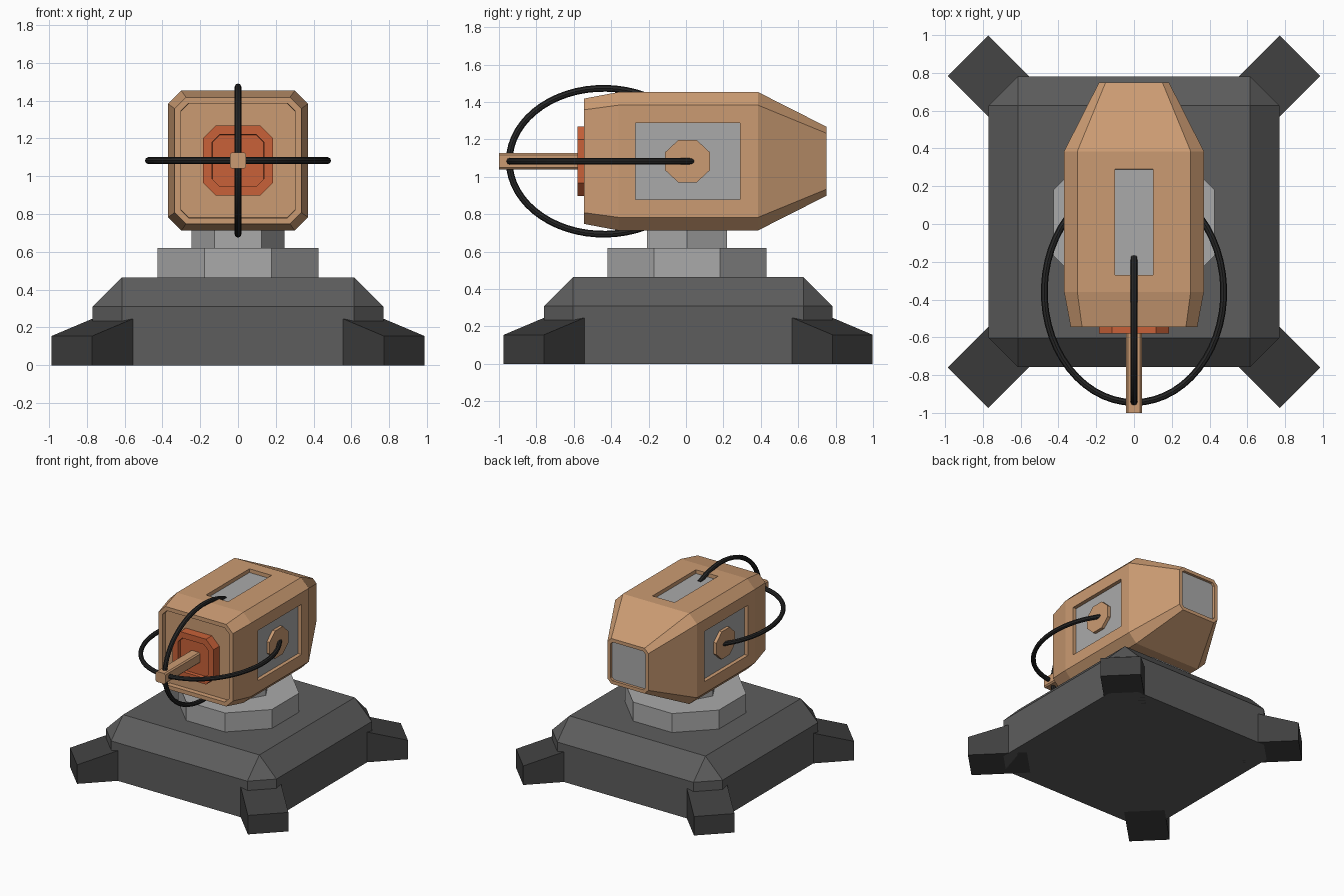
import bpy, bmesh, math
from mathutils import Vector, Matrix

if "Cube" in bpy.data.objects:
    bpy.data.objects.remove(bpy.data.objects["Cube"])

CY, CZ = 0.012, 1.083   # base centre in y, gun axis height


def material(name, r, g, b):
    m = bpy.data.materials.new(name)
    m.diffuse_color = (r, g, b, 1)
    m.use_nodes = True
    m.node_tree.nodes["Principled BSDF"].inputs["Base Color"].default_value = m.diffuse_color
    return m


TAN = material("tan", 0.60, 0.33, 0.17)
ORANGE = material("orange", 0.58, 0.12, 0.04)
GREY = material("grey", 0.40, 0.40, 0.40)
DARK = material("dark_grey", 0.11, 0.11, 0.11)
FOOT = material("foot_grey", 0.05, 0.05, 0.05)
BLACK = material("black", 0.02, 0.02, 0.02)


def finish(name, bm, *mats):
    me = bpy.data.meshes.new(name)
    bm.to_mesh(me)
    bm.free()
    for m in mats:
        me.materials.append(m)
    ob = bpy.data.objects.new(name, me)
    bpy.context.collection.objects.link(ob)
    return ob


def loft(rings):
    """Skin between point rings and cap both ends."""
    bm = bmesh.new()
    vs = [[bm.verts.new(p) for p in r] for r in rings]
    n = len(vs[0])
    for a, b in zip(vs, vs[1:]):
        for i in range(n):
            bm.faces.new((a[i], a[(i + 1) % n], b[(i + 1) % n], b[i]))
    bm.faces.new(vs[0])
    bm.faces.new(vs[-1])
    bmesh.ops.recalc_face_normals(bm, faces=bm.faces)
    bm.normal_update()
    return bm


def section(y, h, c):
    """Square with cut corners, facing along y on the gun axis."""
    k = h - c
    pts = [(h, -k), (h, k), (k, h), (-k, h), (-h, k), (-h, -k), (-k, -h), (k, -h)]
    return [(x, y, CZ + z) for x, z in pts]


def ngon(n, r, phase):
    return [(r * math.cos(phase + math.tau * i / n), r * math.sin(phase + math.tau * i / n))
            for i in range(n)]


def find_face(bm, direction):
    """Flat face lying furthest in a direction."""
    d = Vector(direction)
    fs = [f for f in bm.faces if f.normal.dot(d) > 0.99]
    return max(fs, key=lambda f: f.calc_center_median().dot(d))


def recess(bm, face, rim, depth, mat=0):
    bmesh.ops.inset_individual(bm, faces=[face], thickness=rim)
    bmesh.ops.inset_individual(bm, faces=[face], thickness=0.001, depth=-depth)
    face.material_index = mat


# base slab with chamfered sides and top
bm = bmesh.new()
bmesh.ops.create_cube(bm, size=1, matrix=Matrix.Translation((0, CY, 0.2325))
                      @ Matrix.Diagonal((1.54, 1.54, 0.465, 1)))
edges = [e for e in bm.edges if max(v.co.z for v in e.verts) > 0.1]
bmesh.ops.bevel(bm, geom=edges, offset=0.155, segments=1, affect='EDGES')
finish("base", bm, DARK)

# four diagonal wedge feet
profile = [(0.8, 0), (1.243, 0), (1.243, 0.155), (0.935, 0.247), (0.8, 0.247)]
for i in range(4):
    bm = loft([[(r, s * 0.152, z) for r, z in profile] for s in (-1, 1)])
    bm.transform(Matrix.Translation((0, CY, 0))
                 @ Matrix.Rotation(math.pi / 4 + i * math.pi / 2, 4, 'Z'))
    finish(f"foot_{i + 1}", bm, FOOT)

# turntable and neck
for name, n, r, ph, z0, z1 in (("turntable", 8, 0.46, math.pi / 8, 0.44, 0.62),
                               ("neck", 6, 0.247, 0, 0.60, 0.76)):
    finish(name, loft([[(x, y + 0.006, z) for x, y in ngon(n, r, ph)] for z in (z0, z1)]), GREY)

# gun body with recessed ends and grey panels
bm = loft([section(-0.545, 0.335, 0.06), section(-0.36, 0.37, 0.07),
           section(0.385, 0.37, 0.07), section(0.75, 0.185, 0.035)])
recess(bm, find_face(bm, (0, -1, 0)), 0.035, 0.04)
recess(bm, find_face(bm, (0, 1, 0)), 0.03, 0.02, 1)
for axis, half in ((0, 0.205), (2, 0.1)):
    for s in (-1, 1):
        d = [0, 0, 0]
        d[axis] = s
        f = find_face(bm, d)
        bmesh.ops.inset_individual(bm, faces=[f], thickness=0.03)
        across, mid = (2, CZ) if axis == 0 else (0, 0)
        for v in f.verts:
            v.co.y = 0.29 if v.co.y > 0 else -0.27
            v.co[across] = mid + math.copysign(half, v.co[across] - mid)
        bmesh.ops.inset_individual(bm, faces=[f], thickness=0.001, depth=-0.03)
        f.material_index = 1
finish("gun_body", bm, TAN, GREY)

# side knobs
for s, side in ((-1, "left"), (1, "right")):
    finish(f"{side}_knob", loft([[(s * x, 0.008 + y, CZ + z * 0.93)
                                  for y, z in ngon(8, 0.131, math.pi / 8)]
                                 for x in (0.33, 0.365)]), TAN)

# muzzle ring and barrel
bm = loft([section(-0.58, 0.185, 0.068), section(-0.49, 0.185, 0.068)])
recess(bm, find_face(bm, (0, -1, 0)), 0.052, 0.03)
finish("muzzle", bm, ORANGE)
finish("barrel", loft([section(-1.0, 0.043, 0.01), section(-0.52, 0.043, 0.01)]), TAN)

# cable hoops running from the body round the barrel tip
for name, a, b, cy, end, vertical in (("side_cables", 0.475, 0.585, -0.36, 2.31, False),
                                      ("upper_lower_cables", 0.39, 0.505, -0.44, 2.13, True)):
    cu = bpy.data.curves.new(name, 'CURVE')
    cu.dimensions = '3D'
    cu.bevel_depth = 0.018
    cu.bevel_resolution = 2
    cu.use_fill_caps = True
    sp = cu.splines.new('POLY')
    N = 40
    sp.points.add(N)
    for i, p in enumerate(sp.points):
        t = end * (2 * i / N - 1)
        off, y = a * math.sin(t), cy - b * math.cos(t)
        p.co = (0, y, CZ + off, 1) if vertical else (off, y, CZ, 1)
    cu.materials.append(BLACK)
    ob = bpy.data.objects.new(name, cu)
    bpy.context.collection.objects.link(ob)
    bpy.ops.object.select_all(action='DESELECT')
    ob.select_set(True)
    bpy.context.view_layer.objects.active = ob
    bpy.ops.object.convert(target='MESH')
    bpy.ops.object.shade_smooth_by_angle()
